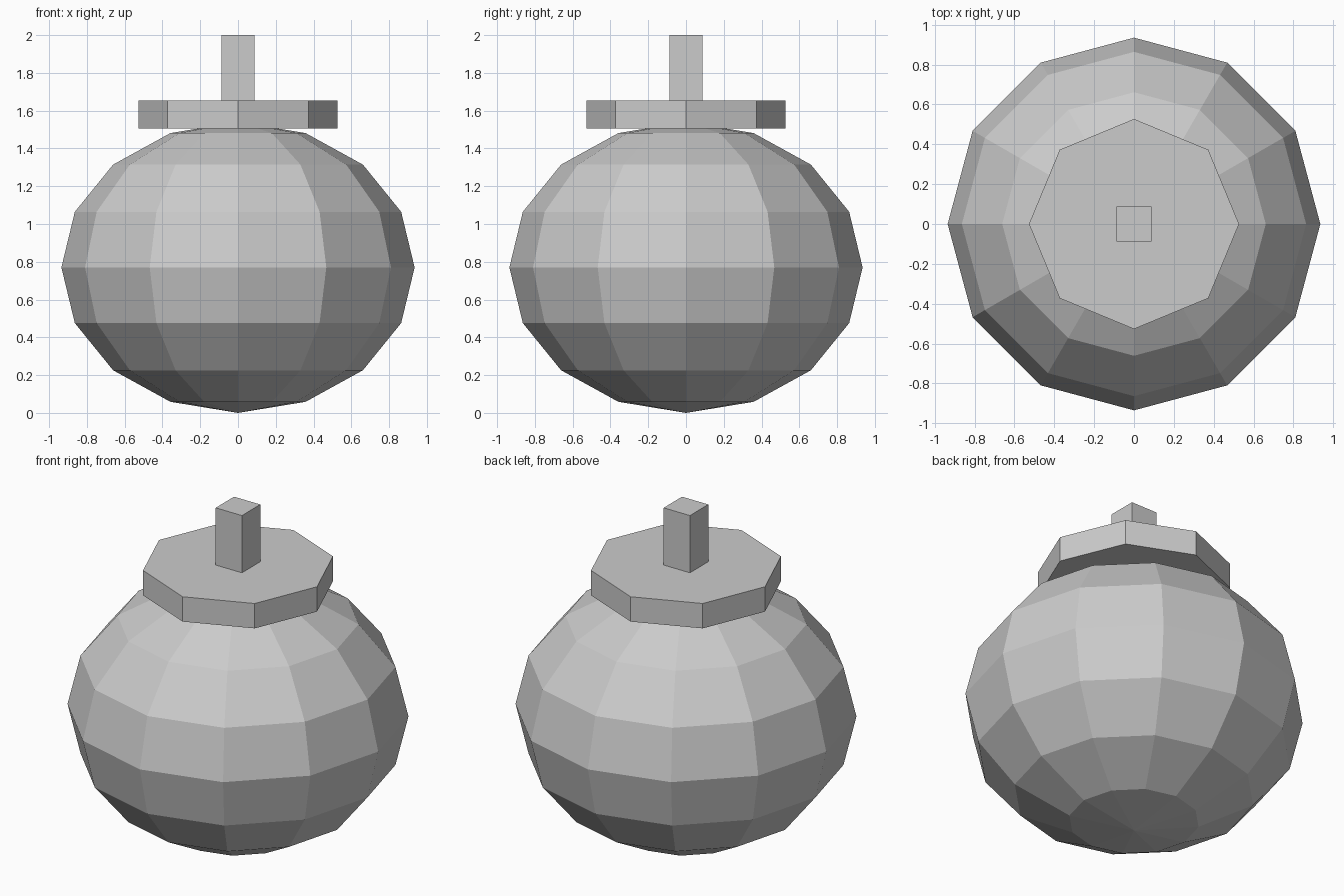
import bpy
import bmesh
import math
from mathutils import Matrix

if "Cube" in bpy.data.objects:
    bpy.data.objects.remove(bpy.data.objects["Cube"])

grey = bpy.data.materials.new("plain_grey")
grey.diffuse_color = (0.6, 0.6, 0.6, 1.0)
grey.use_nodes = True
grey.node_tree.nodes["Principled BSDF"].inputs["Base Color"].default_value = grey.diffuse_color


def add_part(name, build):
    """Make a flat-shaded mesh object from a bmesh building function."""
    bm = bmesh.new()
    build(bm)
    bmesh.ops.recalc_face_normals(bm, faces=bm.faces)
    mesh = bpy.data.meshes.new(name)
    bm.to_mesh(mesh)
    bm.free()
    mesh.materials.append(grey)
    obj = bpy.data.objects.new(name, mesh)
    bpy.context.collection.objects.link(obj)
    return obj


def prism(sides, radius, bottom, top, turn):
    """Return a builder for an upright prism with its first corner at angle turn."""
    def build(bm):
        matrix = Matrix.Translation((0, 0, (bottom + top) / 2)) @ Matrix.Rotation(turn, 4, 'Z')
        bmesh.ops.create_cone(bm, cap_ends=True, segments=sides, radius1=radius,
                              radius2=radius, depth=top - bottom, matrix=matrix)
    return build


def ball(bm):
    # Slightly squashed low-poly sphere
    matrix = Matrix.Translation((0, 0, 0.77)) @ Matrix.Diagonal((0.935, 0.935, 0.77, 1))
    bmesh.ops.create_uvsphere(bm, u_segments=12, v_segments=8, radius=1, matrix=matrix)


# Round body
add_part("body", ball)
# Octagonal cap with corners on the x and y axes
add_part("cap", prism(8, 0.527, 1.505, 1.655, 0))
# Square stem with sides along the axes
add_part("stem", prism(4, 0.0875 * math.sqrt(2), 1.655, 2.0, math.pi / 4))
